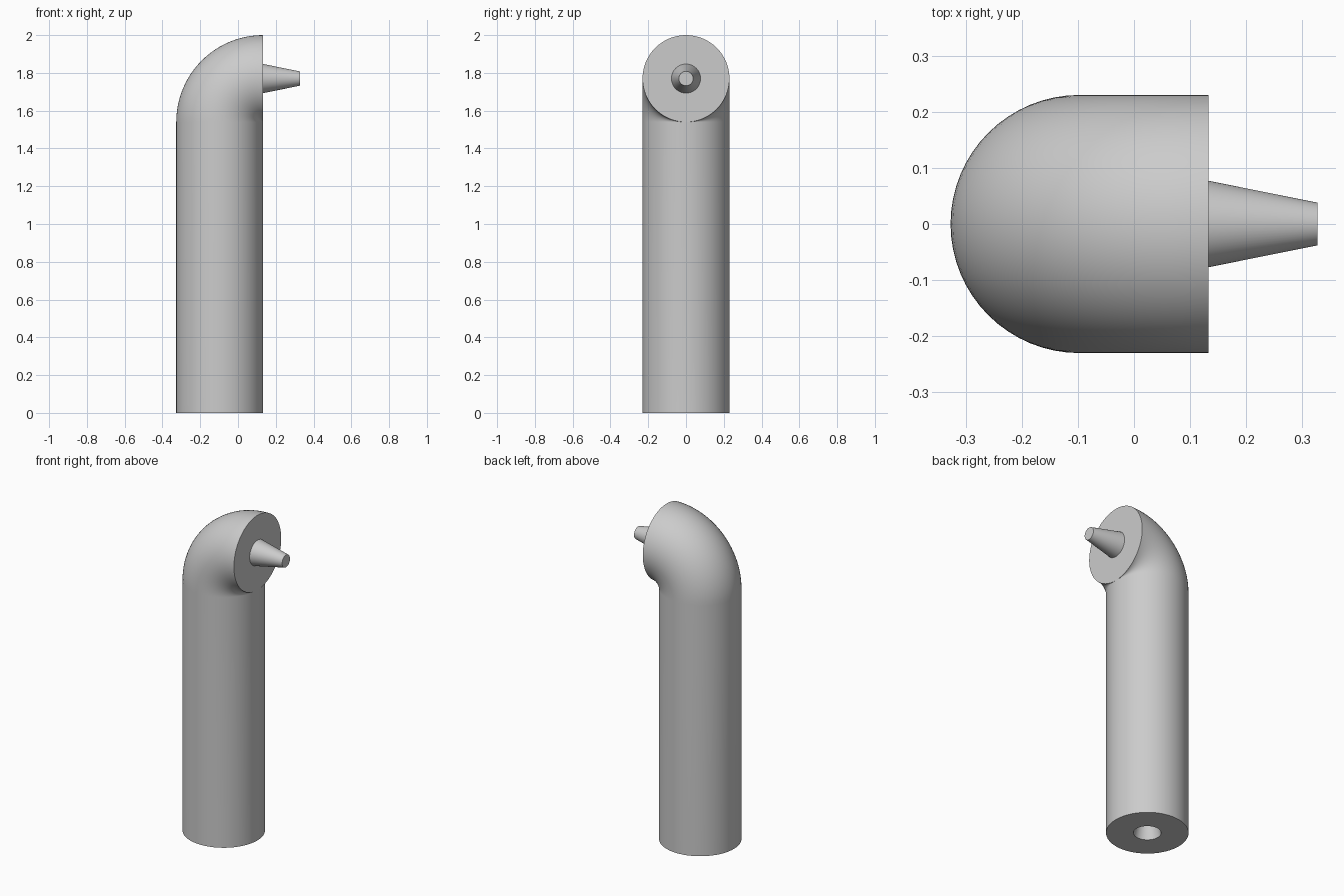
import bpy, bmesh, math
from mathutils import Vector

if "Cube" in bpy.data.objects:
    bpy.data.objects.remove(bpy.data.objects["Cube"])

SIDES = 64
R = 0.23            # pipe radius, also the radius of the elbow's centre line
FACE_X = 0.133      # plane of the outlet face
AXIS_X = FACE_X - R
BEND_Z = 1.54       # height where the elbow starts
TOP_Z = BEND_Z + R  # height of the outlet axis
PEG_R, TIP_R, PEG_LEN = 0.077, 0.038, 0.194

grey = bpy.data.materials.new("grey")
grey.diffuse_color = (0.6, 0.6, 0.6, 1)
grey.use_nodes = True
grey.node_tree.nodes["Principled BSDF"].inputs["Base Color"].default_value = grey.diffuse_color


def sweep(name, rings):
    """Skin circles given as (x, z, tilt, radius); tilt 0 faces up, 90 degrees faces +x."""
    bm = bmesh.new()
    loops = []
    for x, z, tilt, r in rings:
        side = Vector((math.cos(tilt), 0, -math.sin(tilt)))
        loop = []
        for i in range(SIDES):
            a = 2 * math.pi * i / SIDES
            p = Vector((x, 0, z)) + side * r * math.cos(a)
            loop.append(bm.verts.new((p.x, r * math.sin(a), p.z)))
        loops.append(loop)
    for lo, hi in zip(loops, loops[1:]):
        for i in range(SIDES):
            j = (i + 1) % SIDES
            bm.faces.new((lo[i], lo[j], hi[j], hi[i]))
    bm.faces.new(loops[0][::-1])
    bm.faces.new(loops[-1])
    bmesh.ops.remove_doubles(bm, verts=bm.verts, dist=1e-5)
    bmesh.ops.recalc_face_normals(bm, faces=bm.faces)
    mesh = bpy.data.meshes.new(name)
    bm.to_mesh(mesh)
    bm.free()
    mesh.materials.append(grey)
    obj = bpy.data.objects.new(name, mesh)
    bpy.context.collection.objects.link(obj)
    bpy.ops.object.select_all(action='DESELECT')
    obj.select_set(True)
    bpy.context.view_layer.objects.active = obj
    bpy.ops.object.shade_smooth_by_angle(angle=math.radians(35))
    return obj


# Pipe: tapered socket in the underside, straight shaft, then a quarter-turn elbow
pipe = [(AXIS_X, PEG_LEN, 0, TIP_R), (AXIS_X, 0, 0, PEG_R), (AXIS_X, 0, 0, R)]
STEPS = 24
for k in range(STEPS + 1):
    t = math.pi / 2 * k / STEPS
    pipe.append((FACE_X - R * math.cos(t), BEND_Z + R * math.sin(t), t, R))
sweep("elbow_pipe", pipe)

# Tapered peg standing out of the outlet face
sweep("tapered_peg", [(FACE_X, TOP_Z, math.pi / 2, PEG_R),
                      (FACE_X + PEG_LEN, TOP_Z, math.pi / 2, TIP_R)])
